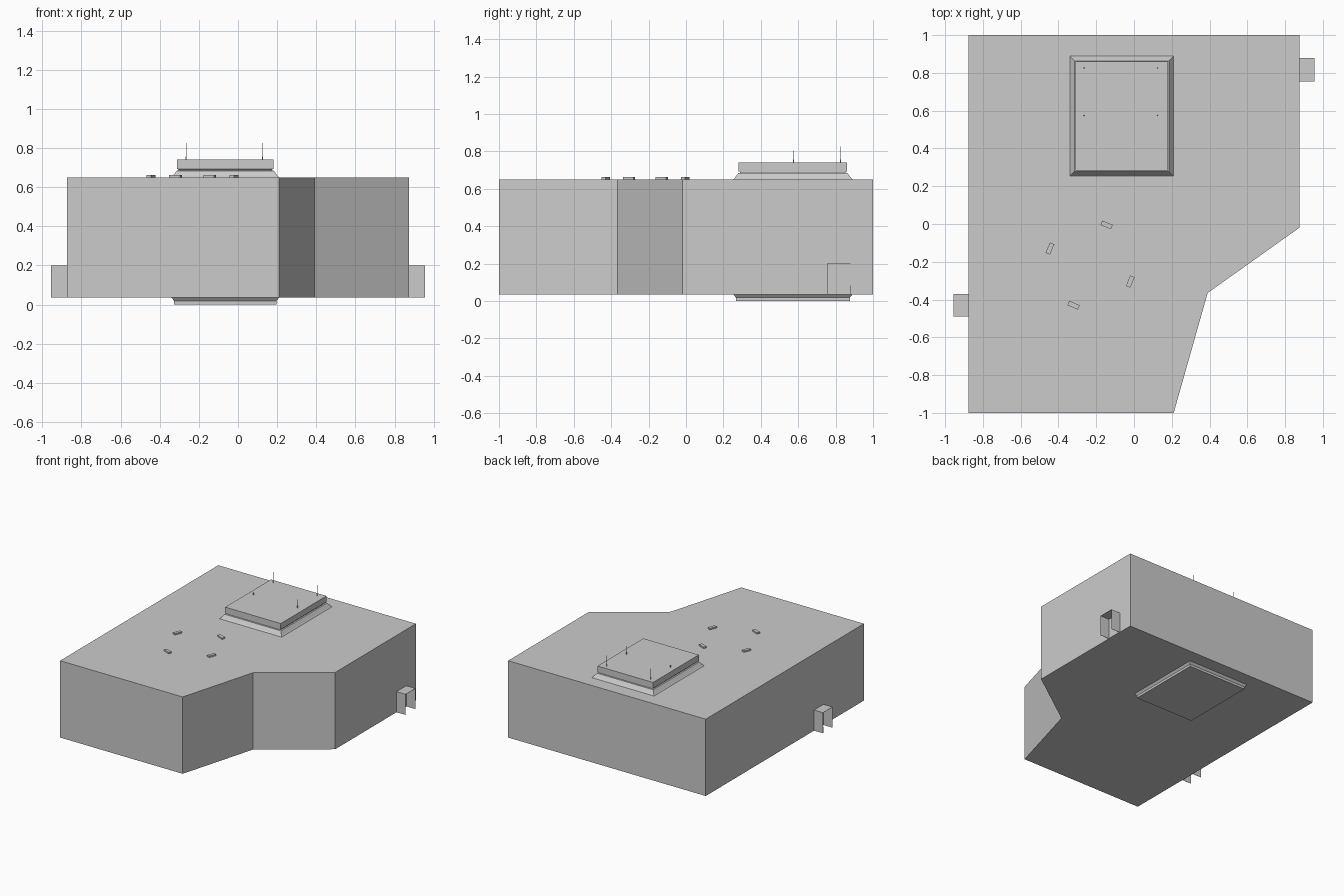
import bpy, bmesh
from math import sin, cos, pi, atan2, hypot

if "Cube" in bpy.data.objects:
    bpy.data.objects.remove(bpy.data.objects["Cube"])


def make(name, verts, faces):
    me = bpy.data.meshes.new(name)
    me.from_pydata(verts, [], faces)
    bm = bmesh.new()
    bm.from_mesh(me)
    bmesh.ops.recalc_face_normals(bm, faces=bm.faces)
    bm.to_mesh(me)
    bm.free()
    ob = bpy.data.objects.new(name, me)
    bpy.context.collection.objects.link(ob)
    return ob


def loft(name, rings):
    """Skin a stack of equal-length rings and cap both ends."""
    n = len(rings[0])
    faces = [(k*n + i, k*n + (i+1) % n, (k+1)*n + (i+1) % n, (k+1)*n + i)
             for k in range(len(rings) - 1) for i in range(n)]
    faces += [tuple(range(n)), tuple(range((len(rings)-1)*n, len(rings)*n))]
    return make(name, [v for r in rings for v in r], faces)


def rect(x0, x1, y0, y1, z):
    return [(x0, y0, z), (x1, y0, z), (x1, y1, z), (x0, y1, z)]


def box(name, x0, x1, y0, y1, z0, z1):
    return loft(name, [rect(x0, x1, y0, y1, z0), rect(x0, x1, y0, y1, z1)])


BASE, TOP = 0.035, 0.65

# Main block with the notched corner
outline = [(-.875, -1), (.21, -1), (.39, -.365), (.875, -.02), (.875, 1), (-.875, 1)]
loft("main_block", [[(x, y, z) for x, y in outline] for z in (BASE, TOP)])


# Stepped roof housing and its shallow counterpart underneath
def stepped(name, profile):
    loft(name, [rect(-.34 + d, .21 - d, .253 + d, .89 - d, z) for d, z in profile])


stepped("roof_housing", [(0, TOP), (.006, .656), (.026, .683), (.036, .685),
                         (.036, .691), (.029, .692), (.029, .74)])
stepped("floor_plinth", [(0, BASE), (.014, .018), (.014, 0)])

# Thin rods on the roof housing
for x in (-.265, .125):
    for y, h in ((.575, .805), (.825, .825)):
        profile = [(.003, .738), (.003, .755), (.0015, .757), (.0015, h)]
        loft("roof_rod", [[(x + r*cos(i*pi/3), y + r*sin(i*pi/3), z) for i in range(6)]
                          for r, z in profile])

# Four small roof blocks set around a circle
cx, cy = -.2325, -.2175
radius, start = hypot(.0875, .2125), atan2(.2125, .0875)
for k in range(4):
    a = start + k*pi/2
    ob = box("roof_block", -.0125, .0125, -.03, .03, 0, .012)
    ob.location = (cx + radius*cos(a), cy + radius*sin(a), TOP)
    ob.rotation_euler.z = a

# Door hoods: top and two sides only, open outwards and below, with double doors
for s, y0, y1 in ((1, .755, .88), (-1, -.49, -.37)):
    a, b, z1 = s*.875, s*.955, .2
    hood = [(x, y, z) for x in (a, b)
            for y, z in ((y0, BASE), (y0, z1), (y1, z1), (y1, BASE))]
    ob = make("door_hood", hood, [(i, i+1, i+5, i+4) for i in range(3)])
    mod = ob.modifiers.new("thickness", 'SOLIDIFY')
    mod.thickness, mod.offset = .002, -1
    mid = (y0 + y1)/2
    for d0, d1 in ((y0 + .003, mid - .0008), (mid + .0008, y1 - .003)):
        xs = sorted((a, a + s*.002))
        box("door_panel", xs[0], xs[1], d0, d1, BASE, z1 - .003)
